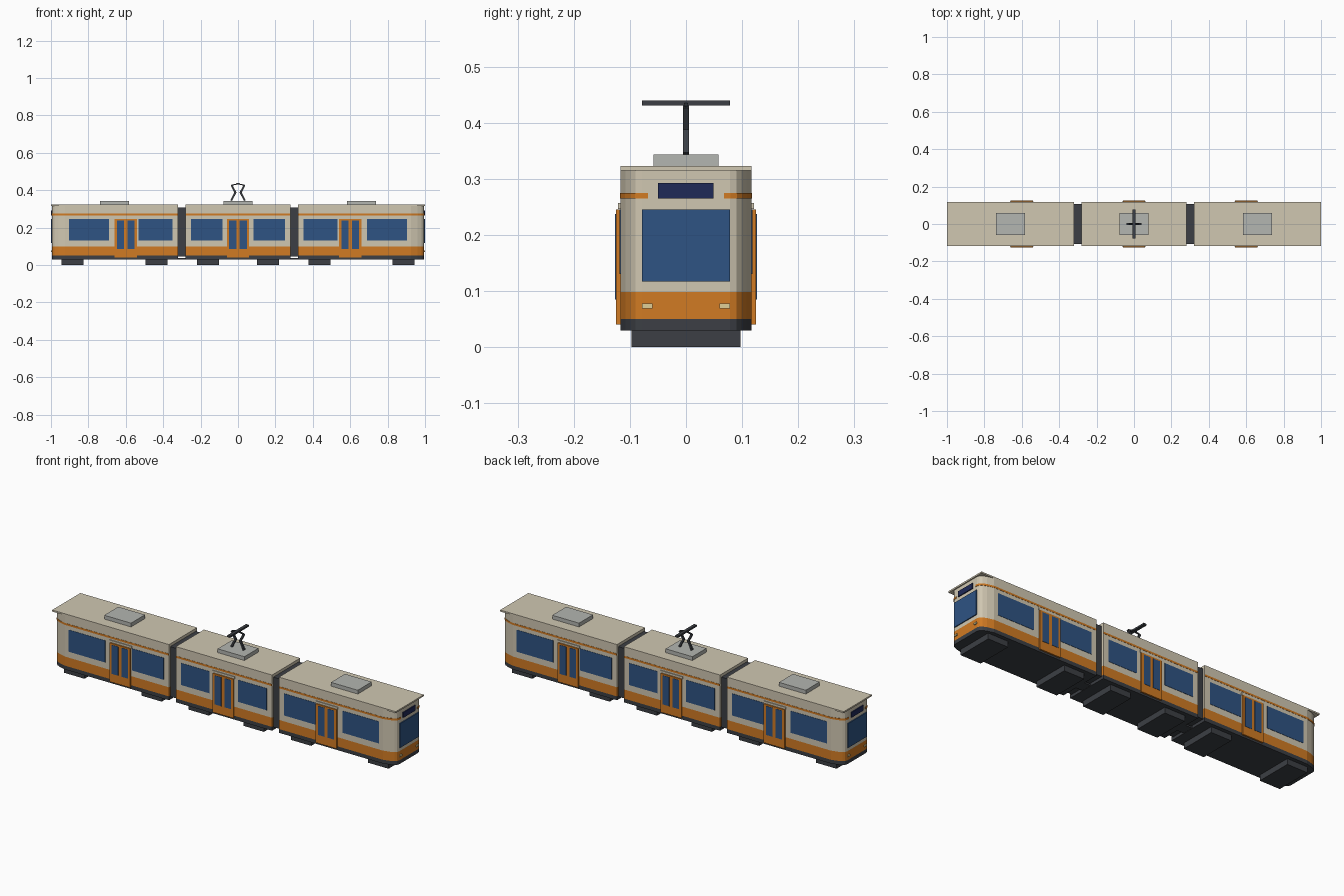
import bpy, bmesh, math
from mathutils import Vector

if "Cube" in bpy.data.objects:
    bpy.data.objects.remove(bpy.data.objects["Cube"])


def material(name, r, g, b):
    m = bpy.data.materials.new(name)
    m.diffuse_color = tuple((c / 255) ** 2.2 for c in (r, g, b)) + (1,)
    m.use_nodes = True
    m.node_tree.nodes["Principled BSDF"].inputs["Base Color"].default_value = m.diffuse_color
    return m


CREAM = material("cream", 207, 198, 176)
ORANGE = material("orange", 208, 122, 40)
BLUE = material("window_blue", 50, 84, 130)
NAVY = material("sign_navy", 36, 46, 88)
DARK = material("dark_grey", 62, 65, 70)
GREY = material("roof_grey", 178, 180, 175)
LAMP = material("lamp", 222, 205, 150)


def finish(bm, name, mat):
    bmesh.ops.recalc_face_normals(bm, faces=bm.faces)
    me = bpy.data.meshes.new(name)
    bm.to_mesh(me)
    bm.free()
    me.materials.append(mat)
    ob = bpy.data.objects.new(name, me)
    bpy.context.collection.objects.link(ob)
    return ob


def prism(name, pts, z0, z1, mat):
    """Extrude a plan outline from z0 up to z1."""
    bm = bmesh.new()
    face = bm.faces.new([bm.verts.new((x, y, z0)) for x, y in pts])
    ext = bmesh.ops.extrude_face_region(bm, geom=[face])
    up = [v for v in ext["geom"] if isinstance(v, bmesh.types.BMVert)]
    bmesh.ops.translate(bm, verts=up, vec=(0, 0, z1 - z0))
    return finish(bm, name, mat)


def box(name, x0, x1, y0, y1, z0, z1, mat):
    return prism(name, [(x0, y0), (x1, y0), (x1, y1), (x0, y1)], z0, z1, mat)


def strut(name, a, b, t, mat):
    """Square bar between two points."""
    a, b = Vector(a), Vector(b)
    bm = bmesh.new()
    bmesh.ops.create_cube(bm, size=1)
    bmesh.ops.scale(bm, verts=bm.verts, vec=(t, t, (b - a).length + t * 0.5))
    ob = finish(bm, name, mat)
    ob.location = (a + b) / 2
    ob.rotation_euler = (b - a).to_track_quat("Z", "Y").to_euler()
    return ob


W = 0.117                      # half width of the body
NOSE = [(0.925, W), (0.96, 0.108), (0.98, 0.099), (0.99, 0.09), (0.994, 0.078)]
BANDS = [("skirt", 0.03, 0.05, DARK), ("lower_panel", 0.05, 0.098, ORANGE),
         ("upper_body", 0.098, 0.315, CREAM)]


def side_parts(label, door_x, windows):
    """Doors and windows on both long sides of one car."""
    for s, side in ((-1, "front"), (1, "back")):
        tag = f"{label}_{side}"

        def panel(name, x0, x1, z0, z1, out, mat):
            box(f"{tag}_{name}", x0, x1, *sorted((s * 0.112, s * out)), z0, z1, mat)

        panel("door", door_x - 0.06, door_x + 0.06, 0.04, 0.245, 0.125, ORANGE)
        panel("door_header", door_x - 0.064, door_x + 0.064, 0.246, 0.257, 0.121, CREAM)
        for dx in (-0.028, 0.028):
            panel("door_glass", door_x + dx - 0.019, door_x + dx + 0.019,
                  0.085, 0.237, 0.1265, BLUE)
        for x0, x1 in windows:
            panel("window", x0, x1, 0.13, 0.245, 0.1185, BLUE)


def roof_box(label, x):
    box(f"{label}_roof_box", x - 0.078, x + 0.078, -0.058, 0.058, 0.322, 0.343, GREY)


def bogie(x):
    box("bogie", x - 0.059, x + 0.059, -0.097, 0.097, 0, 0.035, DARK)


# End cars with a tapered cab nose
for s, label in ((-1, "left_car"), (1, "right_car")):
    outline = [(0.32, W)] + NOSE
    outline += [(x, -y) for x, y in reversed(outline)]
    for name, z0, z1, mat in BANDS:
        prism(f"{label}_{name}", [(s * x, y) for x, y in outline], z0, z1, mat)
    box(f"{label}_roof", *sorted((s * 0.32, s)), -W, W, 0.315, 0.323, CREAM)

    # Thin stripe that wraps around each corner
    for q in (-1, 1):
        strip = [(0.321, 0.11), (0.321, W + 0.001)]
        strip += [(x + 0.002, y + 0.001) for x, y in NOSE] + [(0.996, 0.068), (0.98, 0.068)]
        strip += [(0.92, 0.11)]
        prism(f"{label}_stripe", [(s * x, q * y) for x, y in strip], 0.265, 0.275, ORANGE)
        y0, y1 = sorted((q * 0.06, q * 0.078))
        box(f"{label}_headlight", *sorted((s * 0.98, s * 0.999)), y0, y1, 0.069, 0.078, LAMP)

    # Cab end
    nose = sorted((s * 0.98, s * 0.999))
    box(f"{label}_windscreen", *nose, -0.078, 0.078, 0.117, 0.245, BLUE)
    box(f"{label}_destination_panel", *nose, -0.05, 0.049, 0.265, 0.293, NAVY)

    side_parts(label, s * 0.6, [sorted((s * 0.69, s * 0.903)), sorted((s * 0.35, s * 0.533))])
    roof_box(label, s * 0.66)
    bogie(s * 0.885)
    bogie(s * 0.435)

    # Gangway and coupling to the middle car
    box("gangway", *sorted((s * 0.275, s * 0.325)), -0.106, 0.106, 0.045, 0.308, DARK)
    box("coupling_bar", *sorted((s * 0.27, s * 0.33)), -0.03, 0.03, 0.031, 0.039, DARK)

# Middle car
for name, z0, z1, mat in BANDS:
    box(f"middle_car_{name}", -0.28, 0.28, -W, W, z0, z1, mat)
box("middle_car_roof", -0.28, 0.28, -W, W, 0.315, 0.323, CREAM)
for q in (-1, 1):
    box("middle_car_stripe", -0.279, 0.279, *sorted((q * 0.11, q * (W + 0.001))),
        0.265, 0.275, ORANGE)
    bogie(q * 0.16)
side_parts("middle_car", 0, [(-0.25, -0.083), (0.083, 0.25)])
roof_box("middle_car", 0)

# Pantograph: two bent arms and a contact bar
for s in (-1, 1):
    strut("pantograph_lower_arm", (s * 0.035, 0, 0.347), (s * 0.014, 0, 0.388), 0.01, DARK)
    strut("pantograph_middle_arm", (s * 0.014, 0, 0.388), (s * 0.034, 0, 0.426), 0.01, DARK)
    strut("pantograph_upper_arm", (s * 0.034, 0, 0.427), (0, 0, 0.434), 0.006, DARK)
box("pantograph_contact_bar", -0.008, 0.008, -0.078, 0.078, 0.431, 0.44, DARK)
